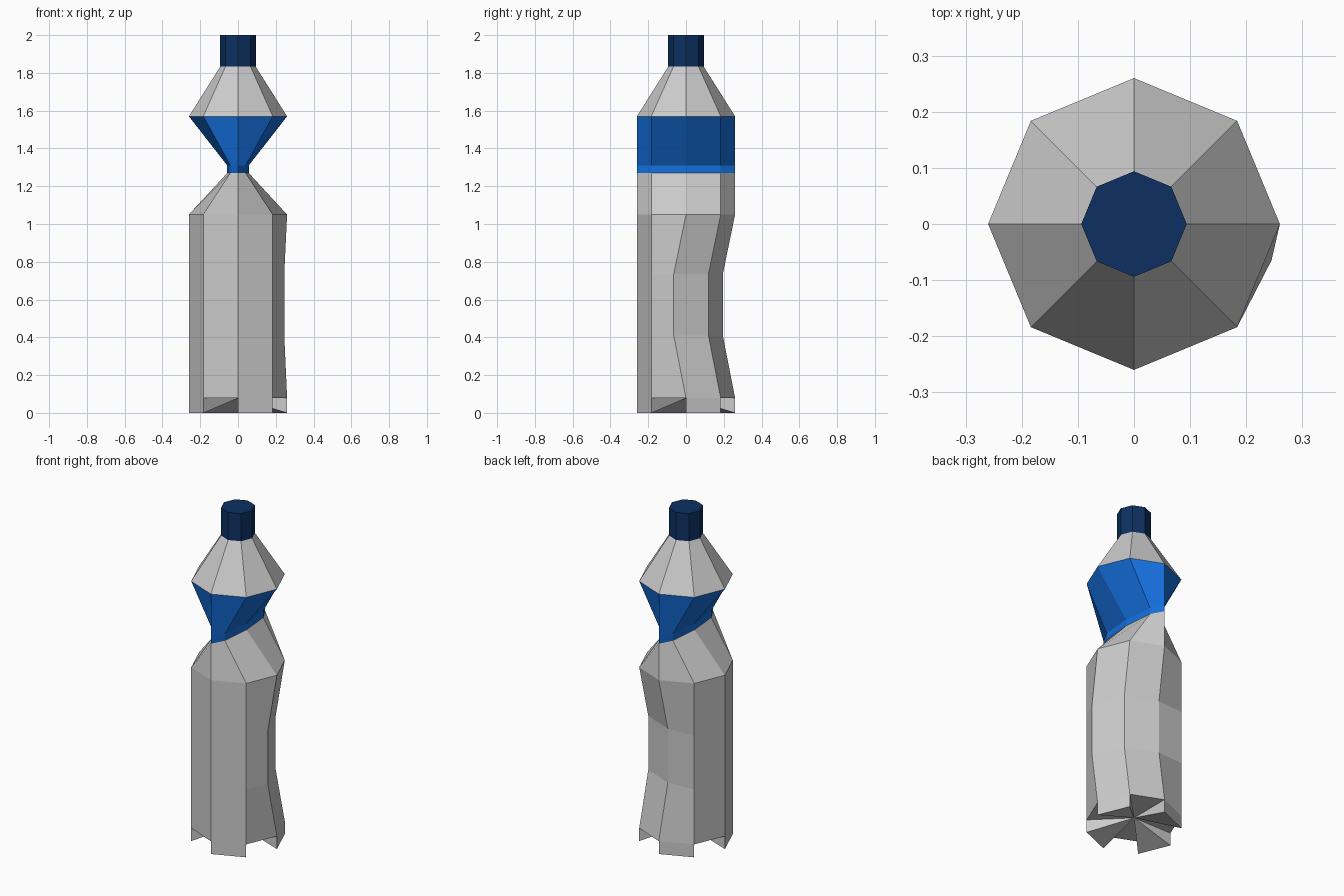
import bpy, bmesh
from math import cos, sin, pi
from mathutils import Vector

if "Cube" in bpy.data.objects:
    bpy.data.objects.remove(bpy.data.objects["Cube"])

SIDES = 8
R, NECK_R = 0.26, 0.094
PINCH = 0.057 / R          # sideways squeeze at the waist
FOOT = 0.078               # height of the base feet


def ring(z, r=R, squeeze=1.0, dent=False):
    """Octagon of points; a dent pushes the three back-right corners inwards."""
    pts = []
    for i in range(SIDES):
        a = 2 * pi * i / SIDES
        p = Vector((r * cos(a) * squeeze, r * sin(a), z))
        if dent and i < 3:
            p += Vector((-0.015, -0.065, 0))
        pts.append(p)
    return pts


def loft(name, rings, color=None, close_top=False, feet=False):
    """Skin a stack of octagons from bottom to top."""
    bm = bmesh.new()
    loops = [[bm.verts.new(p) for p in pts] for pts in rings]
    for lo, hi in zip(loops, loops[1:]):
        for i in range(SIDES):
            j = (i + 1) % SIDES
            bm.faces.new((lo[i], lo[j], hi[j], hi[i]))
    if close_top:
        bm.faces.new(loops[-1])
    if feet:
        # alternate sides drop to the ground, the others stay recessed
        centre = bm.verts.new((0, 0, FOOT))
        low = [bm.verts.new(p) for p in ring(0)]
        top = loops[0]
        for i in range(SIDES):
            j = (i + 1) % SIDES
            if i % 2 == 0:
                bm.faces.new((low[i], low[j], top[j], top[i]))
                bm.faces.new((centre, low[j], low[i]))
                bm.faces.new((centre, low[i], top[i]))
                bm.faces.new((centre, top[j], low[j]))
            else:
                bm.faces.new((centre, top[j], top[i]))
    mesh = bpy.data.meshes.new(name)
    bm.to_mesh(mesh)
    bm.free()
    obj = bpy.data.objects.new(name, mesh)
    bpy.context.collection.objects.link(obj)
    if color:
        mat = bpy.data.materials.new(name + "_colour")
        mat.diffuse_color = color
        mat.use_nodes = True
        mat.node_tree.nodes["Principled BSDF"].inputs["Base Color"].default_value = mat.diffuse_color
        mesh.materials.append(mat)
    return obj


# Lower body with dented grip, footed base and taper up to the waist
loft("bottle_body",
     [ring(FOOT), ring(0.41, dent=True), ring(0.735, dent=True),
      ring(1.05), ring(1.27, squeeze=PINCH)], feet=True)

# Blue label wrapped around the pinched waist
loft("label",
     [ring(1.27, squeeze=PINCH), ring(1.31, squeeze=PINCH), ring(1.57)],
     color=(0.007, 0.16, 0.72, 1))

# Sloping shoulder
loft("shoulder", [ring(1.57), ring(1.833, NECK_R)])

# Screw cap
loft("cap", [ring(1.833, NECK_R), ring(2.0, NECK_R)],
     color=(0.004, 0.03, 0.12, 1), close_top=True)
